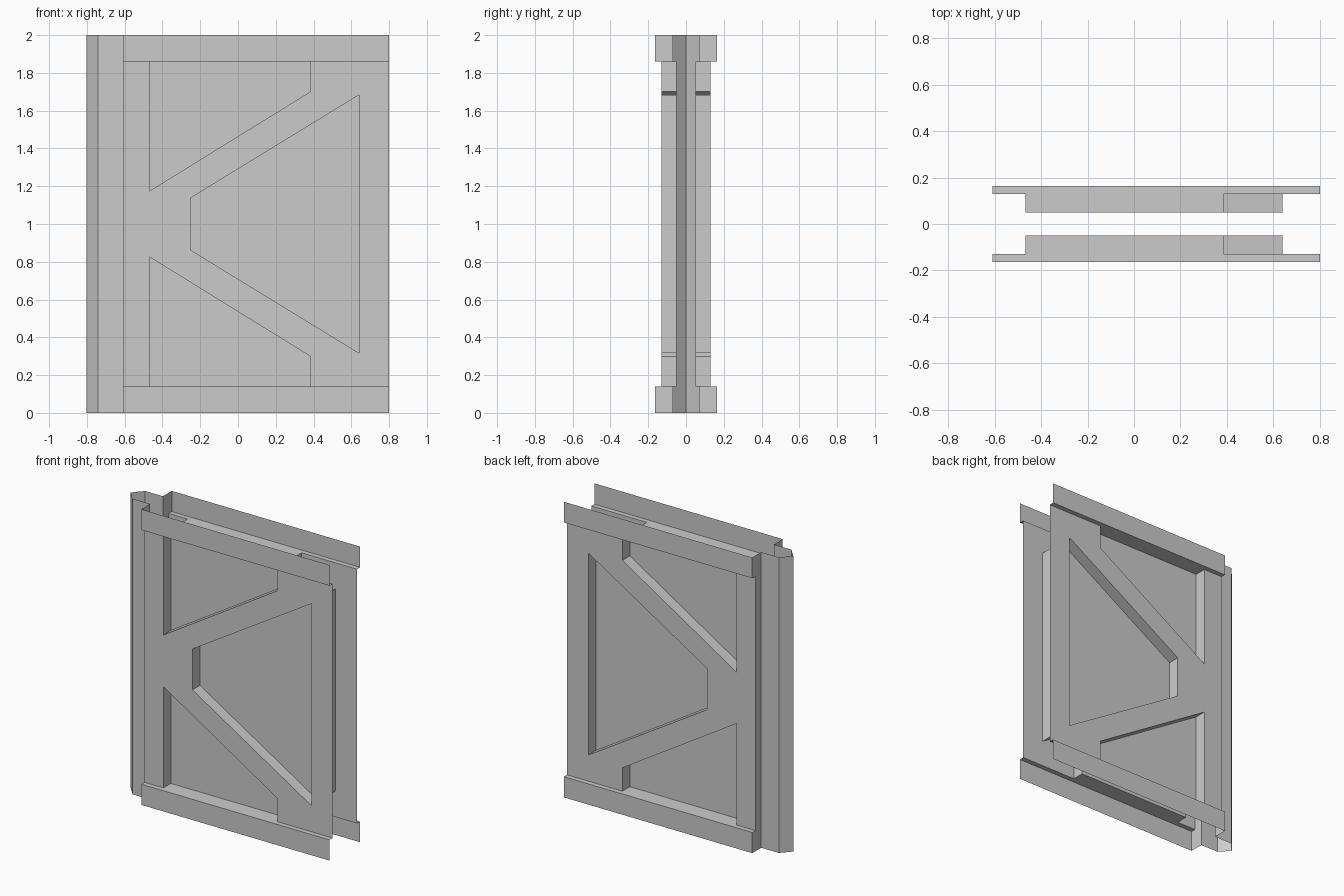
import bpy, bmesh
from mathutils import Vector

if "Cube" in bpy.data.objects:
    bpy.data.objects.remove(bpy.data.objects["Cube"])

# Depths of the front shell (front faces -y); heights are measured from mid height z = 1
RAIL, PLATE, FLOOR, POST = -0.163, -0.13, -0.05, -0.068
X0, X1, LEDGE, TOP = -0.61, 0.8, 0.86, 1.0


def make_part(name, faces):
    """Build a front upper quarter from (points, facing) and mirror it to the back and bottom."""
    bm = bmesh.new()
    for pts, facing in faces:
        f = bm.faces.new([bm.verts.new(p) for p in pts])
        f.normal_update()
        if f.normal.dot(Vector(facing)) < 0:
            f.normal_flip()
    bmesh.ops.remove_doubles(bm, verts=bm.verts, dist=1e-4)
    mesh = bpy.data.meshes.new(name)
    bm.to_mesh(mesh)
    bm.free()
    ob = bpy.data.objects.new(name, mesh)
    ob.location.z = 1
    bpy.context.collection.objects.link(ob)
    mod = ob.modifiers.new("Mirror", 'MIRROR')
    mod.use_axis = (False, True, True)
    mod.merge_threshold = 0.0005
    return ob


def flat(outline, y):
    """Front-facing polygon from an x, z outline."""
    return [(x, y, z) for x, z in outline], (0, -1, 0)


def pocket(path):
    """Recessed floor with walls along an open x, z path."""
    faces = [flat(path, FLOOR)]
    cx = sum(p[0] for p in path) / len(path)
    cz = sum(p[1] for p in path) / len(path)
    for (xa, za), (xb, zb) in zip(path, path[1:]):
        pts = [(xa, PLATE, za), (xb, PLATE, zb), (xb, FLOOR, zb), (xa, FLOOR, za)]
        faces.append((pts, (cx - (xa + xb) / 2, 0, cz - (za + zb) / 2)))
    return faces


def end_face(y, z0, z1):
    """Step from the shell down to the post."""
    return [(X0, y, z0), (X0, POST, z0), (X0, POST, z1), (X0, y, z1)], (-1, 0, 0)


# Recess outlines
side = [(-0.25, 0), (-0.25, 0.138), (0.64, 0.683), (0.64, 0)]
corner = [(-0.468, LEDGE), (-0.468, 0.175), (0.385, 0.702), (0.385, LEDGE)]

# Frame plate with K-shaped bracing
outline = [(X0, 0)] + side + [(X1, 0), (X1, LEDGE)] + corner[::-1] + [(X0, LEDGE)]
make_part("braced_frame", [flat(outline, PLATE), end_face(PLATE, 0, LEDGE)])

# Recessed panels
make_part("side_recess", pocket(side))
make_part("corner_recess", pocket(corner))

# Top and bottom rails, open at the outer edge
xa, xb = corner[0][0], corner[-1][0]
ledge = [(X0, RAIL), (X1, RAIL), (X1, PLATE), (xb, PLATE), (xb, FLOOR),
         (xa, FLOOR), (xa, PLATE), (X0, PLATE)]
make_part("rail", [
    flat([(X0, LEDGE), (X1, LEDGE), (X1, TOP), (X0, TOP)], RAIL),
    ([(x, y, LEDGE) for x, y in ledge], (0, 0, -1)),
    end_face(RAIL, LEDGE, TOP),
])

# Pointed edge post
profile = [(X0, POST), (-0.742, POST), (-0.803, 0)]
make_part("edge_post", [
    ([(a[0], a[1], 0), (b[0], b[1], 0), (b[0], b[1], TOP), (a[0], a[1], TOP)], (-0.3, -1, 0))
    for a, b in zip(profile, profile[1:])
])
